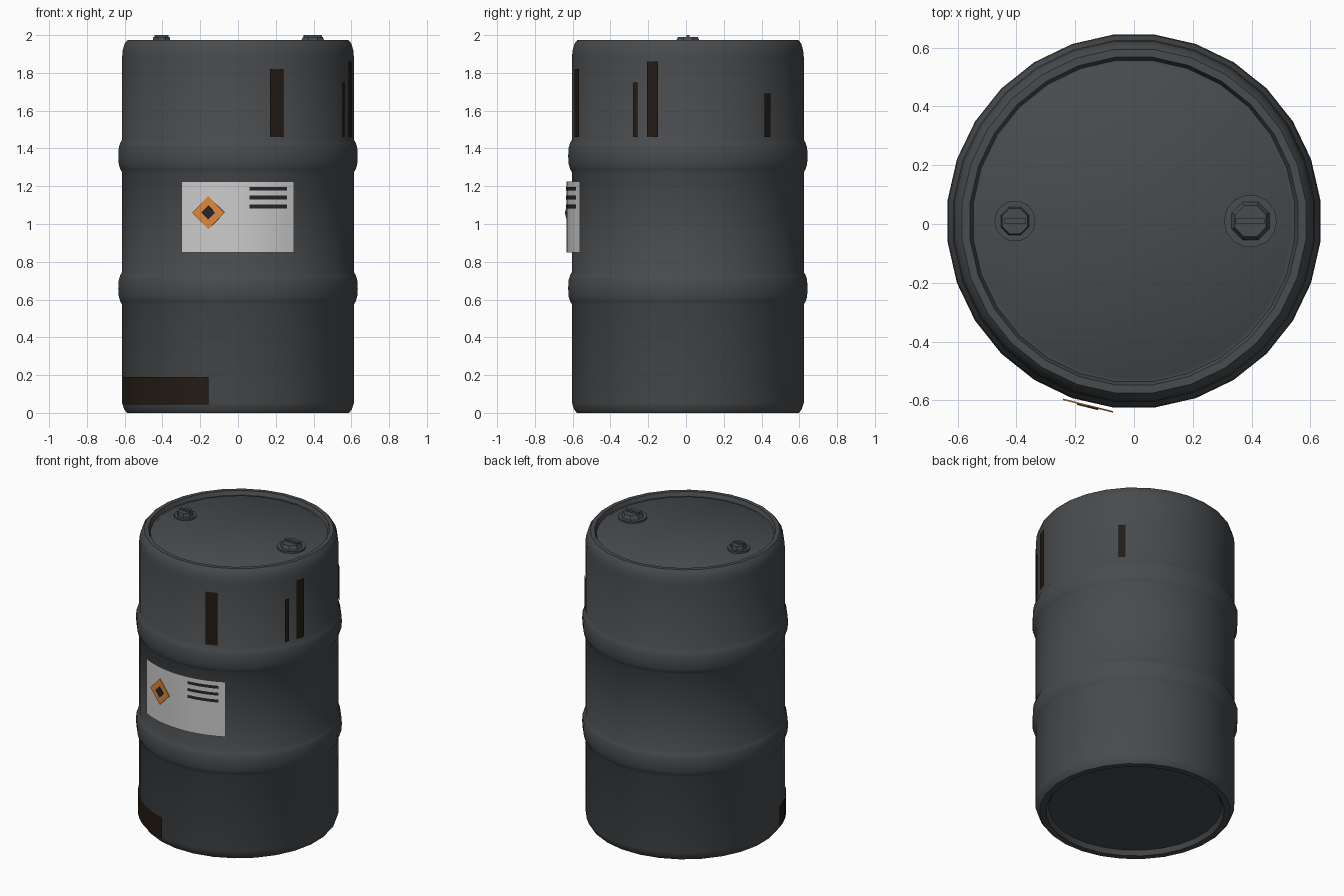
import bpy, bmesh
from math import sin, cos, pi, radians, asin
from mathutils import Matrix, Vector

if "Cube" in bpy.data.objects:
    bpy.data.objects.remove(bpy.data.objects["Cube"])

CY = 0.01      # drum axis sits slightly behind the origin
SIDES = 28


def material(name, r, g, b):
    m = bpy.data.materials.new(name)
    m.diffuse_color = (r, g, b, 1)
    m.use_nodes = True
    m.node_tree.nodes["Principled BSDF"].inputs["Base Color"].default_value = m.diffuse_color
    return m


STEEL = material("dark_steel", 0.065, 0.07, 0.075)
PAPER = material("label_paper", 0.62, 0.62, 0.62)
INK = material("ink", 0.02, 0.02, 0.024)
ORANGE = material("orange", 0.72, 0.24, 0.04)
RUST = material("rust", 0.018, 0.011, 0.007)


def finish(name, bm, mat, smooth=None):
    me = bpy.data.meshes.new(name)
    bm.to_mesh(me)
    bm.free()
    ob = bpy.data.objects.new(name, me)
    bpy.context.collection.objects.link(ob)
    me.materials.append(mat)
    if smooth:
        bpy.ops.object.select_all(action='DESELECT')
        ob.select_set(True)
        bpy.context.view_layer.objects.active = ob
        bpy.ops.object.shade_smooth_by_angle(angle=radians(smooth))
    return ob


def lathe(name, profile, mat, sides):
    bm = bmesh.new()
    rings = []
    for r, z in profile:
        rings.append([bm.verts.new((r * cos((i + .5) * 2 * pi / sides),
                                    CY + r * sin((i + .5) * 2 * pi / sides), z))
                      for i in range(sides)])
    for a, b in zip(rings, rings[1:]):
        for i in range(sides):
            j = (i + 1) % sides
            bm.faces.new((a[i], a[j], b[j], b[i]))
    bm.faces.new(rings[0][::-1])
    bm.faces.new(rings[-1])
    return finish(name, bm, mat, 40)


def sheet(name, x0, x1, z0, z1, r, mat, seg=1, angles=False):
    """Curved decal on the wall; x limits on the front, or angles from the front in degrees."""
    a0, a1 = (radians(x0), radians(x1)) if angles else (asin(x0 / r), asin(x1 / r))
    bm = bmesh.new()
    cols = []
    for i in range(seg + 1):
        a = a0 + (a1 - a0) * i / seg
        cols.append([bm.verts.new((r * sin(a), CY - r * cos(a), z)) for z in (z0, z1)])
    for p, q in zip(cols, cols[1:]):
        bm.faces.new((p[0], q[0], q[1], p[1]))
    return finish(name, bm, mat, 40 if seg > 1 else None)


def cone(name, x, r0, r1, z0, z1, sides):
    bm = bmesh.new()
    bmesh.ops.create_cone(bm, cap_ends=True, segments=sides, radius1=r0, radius2=r1, depth=z1 - z0,
                          matrix=Matrix.Translation((x, CY, (z0 + z1) / 2)) @ Matrix.Rotation(pi / sides, 4, 'Z'))
    return finish(name, bm, STEEL, 40)


def box(name, size, matrix, mat):
    bm = bmesh.new()
    bmesh.ops.create_cube(bm, size=1, matrix=matrix @ Matrix.Diagonal((*size, 1)))
    return finish(name, bm, mat)


# Drum shell with rolling hoops, rims and recessed ends
def hoop(z):
    return [(.618, z - .085), (.627, z - .07), (.635, z - .045), (.638, z),
            (.635, z + .045), (.627, z + .07), (.618, z + .085)]


lathe("drum_body", [(.535, .03), (.553, 0), (.592, 0), (.607, .02), (.618, .055)]
      + hoop(.66) + hoop(1.36)
      + [(.618, 1.88), (.614, 1.92), (.604, 1.955), (.588, 1.975), (.561, 1.975),
         (.55, 1.948), (.54, 1.948), (.533, 1.953)], STEEL, SIDES)

# Bungs on the lid
for side, x, flange, low, top, bar in (("small", -.405, .07, .053, .047, .074),
                                       ("large", .396, .09, .072, .057, .1)):
    cone(side + "_bung_flange", x, flange, flange, 1.945, 1.965, 14)
    cone(side + "_bung_plug", x, low, top, 1.96, 1.989, 8)
    box(side + "_bung_grip", (bar, .016, .02), Matrix.Translation((x, CY, 1.99)), STEEL)

# Warning label with printed lines
sheet("label", -.3, .297, .85, 1.225, .643, PAPER, 10)
for i in range(3):
    z = 1.187 - .047 * i
    sheet(f"label_line_{i + 1}", .062, .26, z - .01, z + .01, .647, INK, 4)

# Hazard diamond, tangent to the wall
ANG = radians(-14)
for name, half, r, mat in (("hazard_diamond", .088, .647, ORANGE), ("hazard_mark", .037, .651, INK)):
    m = (Matrix.Translation((r * sin(ANG), CY - r * cos(ANG), 1.06))
         @ Matrix.Rotation(ANG, 4, 'Z') @ Matrix.Rotation(pi / 4, 4, 'Y'))
    s = half * 2 ** .5
    box(name, (s, .005, s), m, mat)

# Rust streaks below the top rim and a patch at the foot
for i, (a0, a1, z1) in enumerate(((15.7, 22.6, 1.82), (62.2, 64.8, 1.75),
                                  (69.7, 75.2, 1.86), (130.5, 134.5, 1.69))):
    sheet(f"rust_streak_{i + 1}", a0, a1, 1.46, z1, .624, RUST, 1, True)
sheet("rust_patch", -75.5, -14.5, .045, .19, .625, RUST, 10, True)
